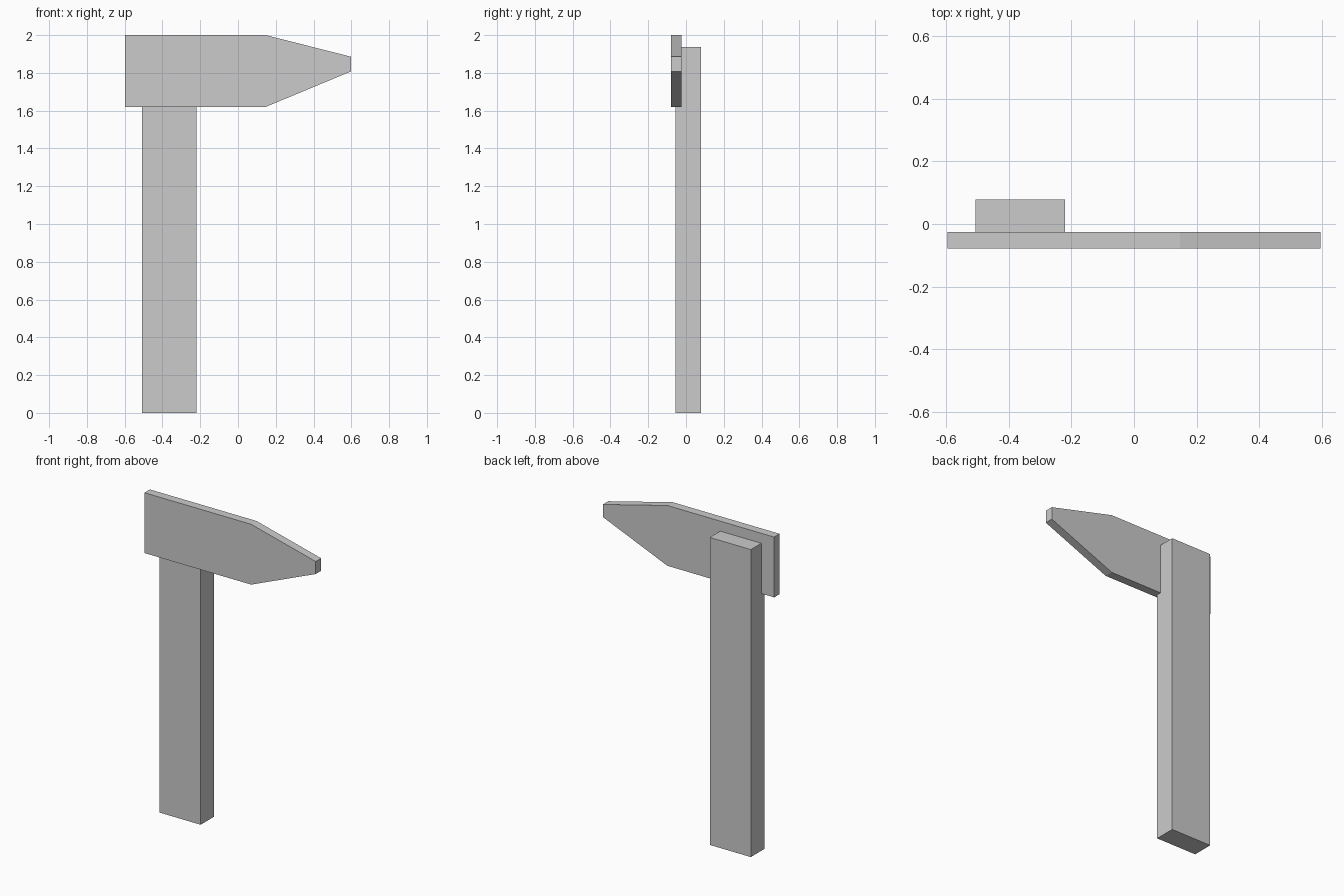
import bpy, bmesh

if "Cube" in bpy.data.objects:
    bpy.data.objects.remove(bpy.data.objects["Cube"])


def extrude_profile(name, points, y0, y1):
    """Extrude an XZ outline from y0 (front) to y1 (back)."""
    bm = bmesh.new()
    face = bm.faces.new([bm.verts.new((x, y0, z)) for x, z in points])
    ext = bmesh.ops.extrude_face_region(bm, geom=[face])
    verts = [v for v in ext["geom"] if isinstance(v, bmesh.types.BMVert)]
    bmesh.ops.translate(bm, verts=verts, vec=(0, y1 - y0, 0))
    bmesh.ops.recalc_face_normals(bm, faces=bm.faces)
    mesh = bpy.data.meshes.new(name)
    bm.to_mesh(mesh)
    bm.free()
    obj = bpy.data.objects.new(name, mesh)
    bpy.context.collection.objects.link(obj)
    return obj


# Upright post, let into the back of the board
extrude_profile("post", [(-0.507, 0), (-0.221, 0), (-0.221, 1.937), (-0.507, 1.937)],
                -0.056, 0.079)

# Pointed sign board
extrude_profile("sign_board", [(-0.597, 1.62), (0.147, 1.62), (0.597, 1.807),
                               (0.597, 1.886), (0.147, 2.0), (-0.597, 2.0)],
                -0.079, -0.025)
